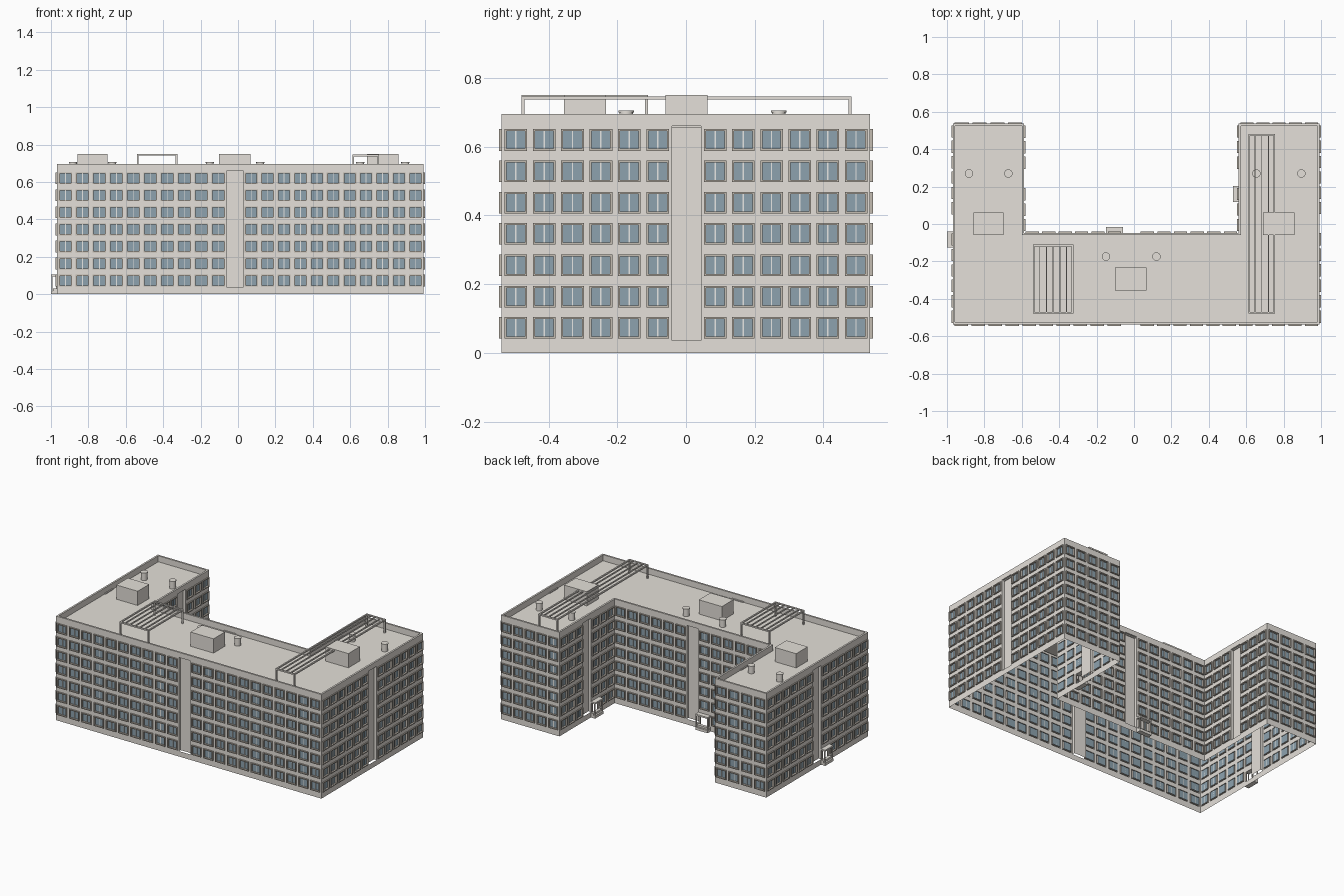
import bpy, bmesh
from mathutils import Vector

cube = bpy.data.objects.get("Cube")
if cube:
    bpy.data.objects.remove(cube)


def material(name, rgb):
    m = bpy.data.materials.new(name)
    m.use_nodes = True
    m.diffuse_color = (*rgb, 1)
    m.node_tree.nodes["Principled BSDF"].inputs["Base Color"].default_value = (*rgb, 1)
    return m


STONE = material("warm grey render", (0.78, 0.745, 0.695))
GLASS = material("blue grey glass", (0.27, 0.365, 0.43))
FRAME = material("taupe window surround", (0.56, 0.51, 0.45))
WHITE = material("pale window bar", (0.82, 0.82, 0.80))


def finish(bm, name, mat):
    me = bpy.data.meshes.new(name)
    bm.to_mesh(me)
    bm.free()
    me.materials.append(mat)
    ob = bpy.data.objects.new(name, me)
    bpy.context.collection.objects.link(ob)
    return ob


def face(bm, pts):
    return bm.faces.new([bm.verts.new(p) for p in pts])


def box(bm, lo, hi):
    lo, hi = Vector(lo), Vector(hi)
    res = bmesh.ops.create_cube(bm, size=1)
    for v in res["verts"]:
        v.co = [(lo[i] + hi[i]) / 2 + v.co[i] * abs(hi[i] - lo[i]) for i in range(3)]


# Plan and storey sizes
TOP, ROOF, PARAPET = 0.695, 0.655, 0.012
SILL, STOREY, FLOORS, WIN_H = 0.041, 0.0912, 7, 0.063
STRIP_LO, STRIP_HI, STRIP_DEPTH = 0.036, 0.661, 0.018
PROUD, BORDER, SET_BACK = 0.008, 0.006, 0.004
L, R, F, B = -0.968, 0.992, -0.537, 0.536
LI, RI, M = -0.588, 0.56, -0.047
corners = [Vector(c) for c in ((L, F), (R, F), (R, B), (RI, B), (RI, M), (LI, M), (LI, B), (L, B))]

# For each wall: stair strip span, windows before and after it, doorway column
walls = [
    ((0.908, 0.995), 10, 11, None),
    ((0.496, 0.581), 6, 6, None),
    (None, 5, 0, None),
    ((0.249, 0.334), 3, 3, 3),
    ((0.533, 0.62), 6, 6, 6),
    ((0.248, 0.333), 3, 3, None),
    (None, 4, 0, None),
    ((0.493, 0.578), 6, 6, 6),
]

shell, glass = bmesh.new(), bmesh.new()
surround, bars, strips, porch = bmesh.new(), bmesh.new(), bmesh.new(), bmesh.new()


class Wall:
    """Local frame: a along the wall, z up, d outwards."""

    def __init__(self, p, q):
        self.p, self.length = p, (q - p).length
        self.u = (q - p).normalized()
        self.n = Vector((self.u.y, -self.u.x))

    def at(self, a, z, d=0.0):
        c = self.p + self.u * a + self.n * d
        return Vector((c.x, c.y, z))

    def panel(self, bm, a0, a1, z0, z1, d=0.0):
        face(bm, [self.at(a0, z0, d), self.at(a1, z0, d), self.at(a1, z1, d), self.at(a0, z1, d)])

    def block(self, bm, a0, a1, z0, z1, d0, d1):
        box(bm, self.at(a0, z0, d0), self.at(a1, z1, d1))

    def ring(self, bm, outer, d_out, inner, d_in):
        def loop(r, d):
            a0, a1, z0, z1 = r
            return [self.at(a0, z0, d), self.at(a1, z0, d), self.at(a1, z1, d), self.at(a0, z1, d)]
        o, i = loop(outer, d_out), loop(inner, d_in)
        for k in range(4):
            j = (k + 1) % 4
            face(bm, [o[k], o[j], i[j], i[k]])

    def window(self, a0, a1, z0, z1):
        out = (a0, a1, z0, z1)
        inn = (a0 + BORDER, a1 - BORDER, z0 + BORDER, z1 - BORDER)
        self.ring(surround, out, 0, out, PROUD)
        self.ring(surround, out, PROUD, inn, PROUD)
        self.ring(surround, inn, PROUD, inn, -SET_BACK)
        self.panel(glass, *inn, -SET_BACK)
        mid = (a0 + a1) / 2
        self.block(bars, mid - 0.002, mid + 0.002, inn[2], inn[3], -SET_BACK, 0)

    def porch(self, a0, a1):
        # Canopy, posts, landing and step around an open doorway
        a0, a1 = a0 - 0.01, a1 + 0.01
        self.block(porch, a0, a1, 0.095, 0.105, 0, 0.032)
        self.block(porch, a0, a1, 0, 0.018, 0, 0.032)
        self.block(porch, a0, a1, 0.018, 0.03, 0, 0.02)
        for a in (a0, a1 - 0.006):
            self.block(porch, a, a + 0.006, 0.018, 0.095, 0.024, 0.03)
        for a in (a0 + 0.01, a1 - 0.016):
            self.block(surround, a, a + 0.006, 0.03, 0.095, -0.004, 0.004)


# Outer walls with openings, windows, stair strips and doorways
for k, (strip, n1, n2, door) in enumerate(walls):
    w = Wall(corners[k], corners[(k + 1) % len(corners)])
    spans = [(0, strip[0], n1), (strip[1], w.length, n2)] if strip else [(0, w.length, n1)]
    col = 0
    for s0, s1, count in spans:
        pitch = (s1 - s0) / count
        for i in range(count):
            c0, half = s0 + i * pitch, pitch * 0.4
            a0, a1 = c0 + pitch / 2 - half, c0 + pitch / 2 + half
            w.panel(shell, c0, a0, 0, TOP)
            w.panel(shell, a1, c0 + pitch, 0, TOP)
            z = 0
            for f in range(FLOORS):
                z0 = SILL + f * STOREY
                z1 = z0 + WIN_H
                if f == 0 and col == door:
                    z0, z1 = 0.02, 0.1
                    w.porch(a0, a1)
                else:
                    w.window(a0, a1, z0, z1)
                w.panel(shell, a0, a1, z, z0)
                z = z1
            w.panel(shell, a0, a1, z, TOP)
            col += 1
    if strip:
        s0, s1 = strip
        w.panel(shell, s0, s1, 0, STRIP_LO)
        w.panel(shell, s0, s1, STRIP_HI, TOP)
        w.panel(strips, s0, s1, STRIP_LO, STRIP_HI, -STRIP_DEPTH)
        for a, b in ((0, -STRIP_DEPTH), (-STRIP_DEPTH, 0)):
            e = s0 if a == 0 else s1
            face(strips, [w.at(e, STRIP_LO, a), w.at(e, STRIP_LO, b), w.at(e, STRIP_HI, b), w.at(e, STRIP_HI, a)])
        face(strips, [w.at(s0, STRIP_HI, -STRIP_DEPTH), w.at(s1, STRIP_HI, -STRIP_DEPTH),
                      w.at(s1, STRIP_HI), w.at(s0, STRIP_HI)])

# Parapet and sunken roof deck
roof = bmesh.new()
count = len(corners)
frames = [Wall(corners[k], corners[(k + 1) % count]) for k in range(count)]
inset = [corners[k] - PARAPET * (frames[k - 1].n + frames[k].n) for k in range(count)]
for k in range(count):
    j = (k + 1) % count
    face(roof, [(*corners[k], TOP), (*corners[j], TOP), (*inset[j], TOP), (*inset[k], TOP)])
    face(roof, [(*inset[k], TOP), (*inset[j], TOP), (*inset[j], ROOF), (*inset[k], ROOF)])
deck = face(roof, [(*c, ROOF) for c in inset])
bmesh.ops.triangulate(roof, faces=[deck])

finish(shell, "outer_walls", STONE)
finish(glass, "window_glass", GLASS)
finish(surround, "window_surrounds", FRAME)
finish(bars, "window_bars", WHITE)
finish(strips, "stair_strips", STONE)
finish(porch, "entrance_porches", STONE)
finish(roof, "parapet_and_roof", STONE)

# Rooftop plant rooms
plant = bmesh.new()
for x, y, half in ((-0.778, 0.001, 0.079), (-0.017, -0.294, 0.085), (0.773, 0.001, 0.084)):
    box(plant, (x - half, y - 0.061, ROOF), (x + half, y + 0.061, 0.75))
finish(plant, "plant_rooms", STONE)

# Round roof vents with caps
vents = bmesh.new()
for x, y in ((-0.882, 0.27), (-0.672, 0.27), (-0.15, -0.174), (0.12, -0.174), (0.654, 0.27), (0.895, 0.27)):
    for r, z0, z1 in ((0.02, ROOF, 0.7), (0.0225, 0.7, 0.706)):
        res = bmesh.ops.create_cone(vents, cap_ends=True, segments=16, radius1=r, radius2=r, depth=z1 - z0)
        bmesh.ops.translate(vents, verts=res["verts"], vec=(x, y, (z0 + z1) / 2))
vent_ob = finish(vents, "roof_vents", STONE)
bpy.context.view_layer.objects.active = vent_ob
vent_ob.select_set(True)
bpy.ops.object.shade_smooth_by_angle()


# Rooftop pergolas: a heavy outer frame on legs with slim rails between
def pergola(name, x0, x1, y0, y1, rails, top):
    bm, t, slim = bmesh.new(), 0.009, 0.005
    for x in (x0, x1 - t):
        box(bm, (x, y0, top - t), (x + t, y1, top))
        for y in (y0, y1 - t):
            box(bm, (x, y, ROOF), (x + t, y + t, top - t))
    for y in (y0, y1 - t):
        box(bm, (x0 + t, y, top - t), (x1 - t, y + t, top))
    for i in range(1, rails + 1):
        x = x0 + (x1 - x0) * i / (rails + 1)
        box(bm, (x - slim / 2, y0 + t, top - t), (x + slim / 2, y1 - t, top))
    finish(bm, name, STONE)


pergola("front_pergola", -0.54, -0.324, -0.479, -0.11, 5, 0.75)
pergola("wing_pergola", 0.612, 0.754, -0.479, 0.482, 3, 0.746)
